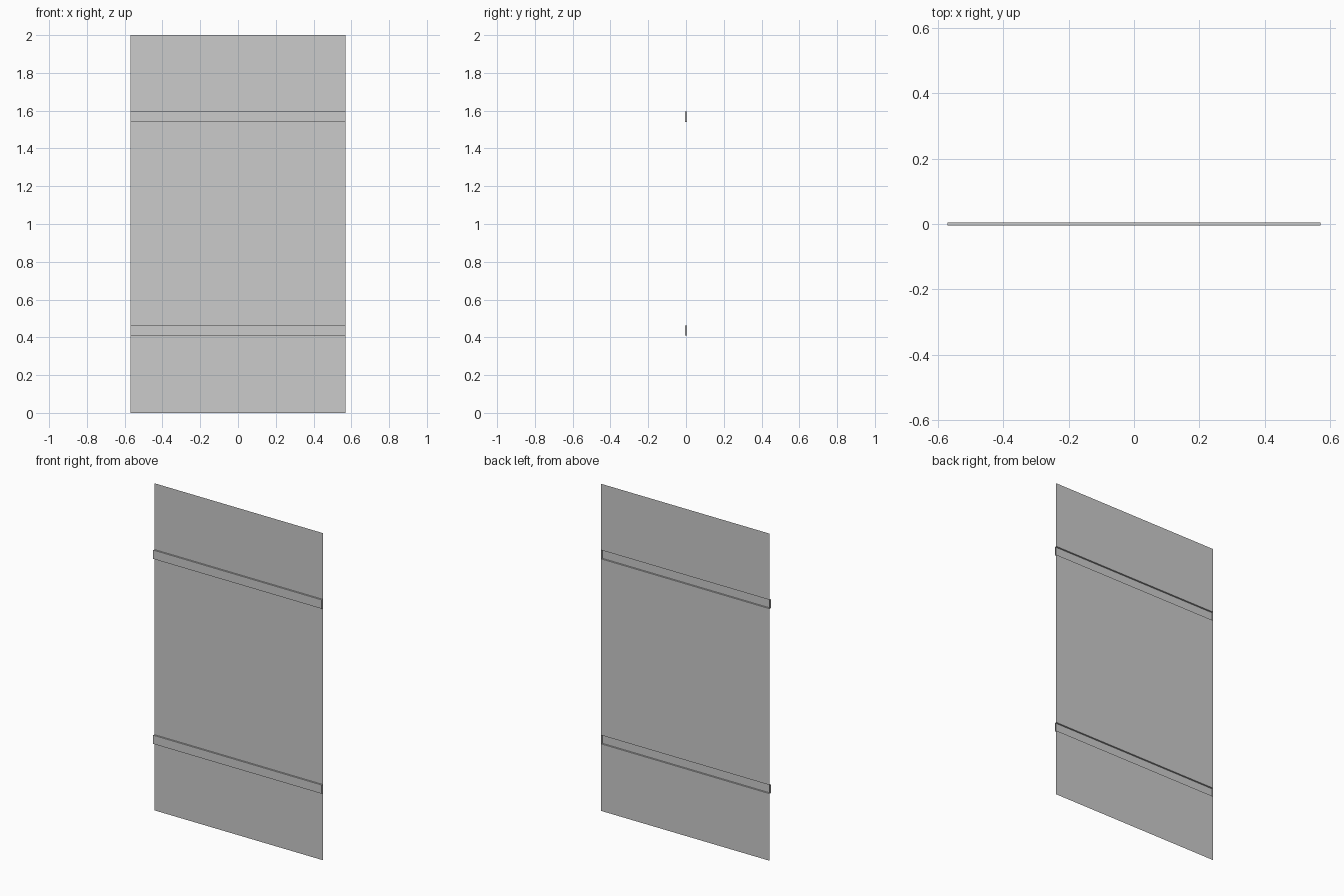
import bpy, bmesh

if "Cube" in bpy.data.objects:
    bpy.data.objects.remove(bpy.data.objects["Cube"])

HALF_W, FRONT, BACK = 0.57, -0.005, 0.005
BANDS = [(0.41, 0.463), (1.541, 1.595)]

# Thin single-sided sheet, split into rows at the band edges
bm = bmesh.new()
levels = [0.0] + [z for band in BANDS for z in band] + [2.0]
rows = [[bm.verts.new((x, BACK, z)) for x in (-HALF_W, HALF_W)] for z in levels]
faces = [bm.faces.new((a[0], a[1], b[1], b[0])) for a, b in zip(rows, rows[1:])]

# Raised bands: pushed forward, with ledges and end caps, hollow behind
for face in (faces[1], faces[3]):
    edges = list(face.edges)
    ring = bmesh.ops.extrude_face_region(bm, geom=[face])
    moved = [v for v in ring["geom"] if isinstance(v, bmesh.types.BMVert)]
    bmesh.ops.translate(bm, vec=(0, FRONT - BACK, 0), verts=moved)
    if face.is_valid:
        bmesh.ops.delete(bm, geom=[face], context='FACES_ONLY')
bmesh.ops.recalc_face_normals(bm, faces=bm.faces)

# Keep the outer side facing the front
if sum(f.normal.y * f.calc_area() for f in bm.faces) > 0:
    bmesh.ops.reverse_faces(bm, faces=bm.faces)

mesh = bpy.data.meshes.new("panel")
bm.to_mesh(mesh)
bm.free()
panel = bpy.data.objects.new("banded_panel", mesh)
bpy.context.collection.objects.link(panel)
